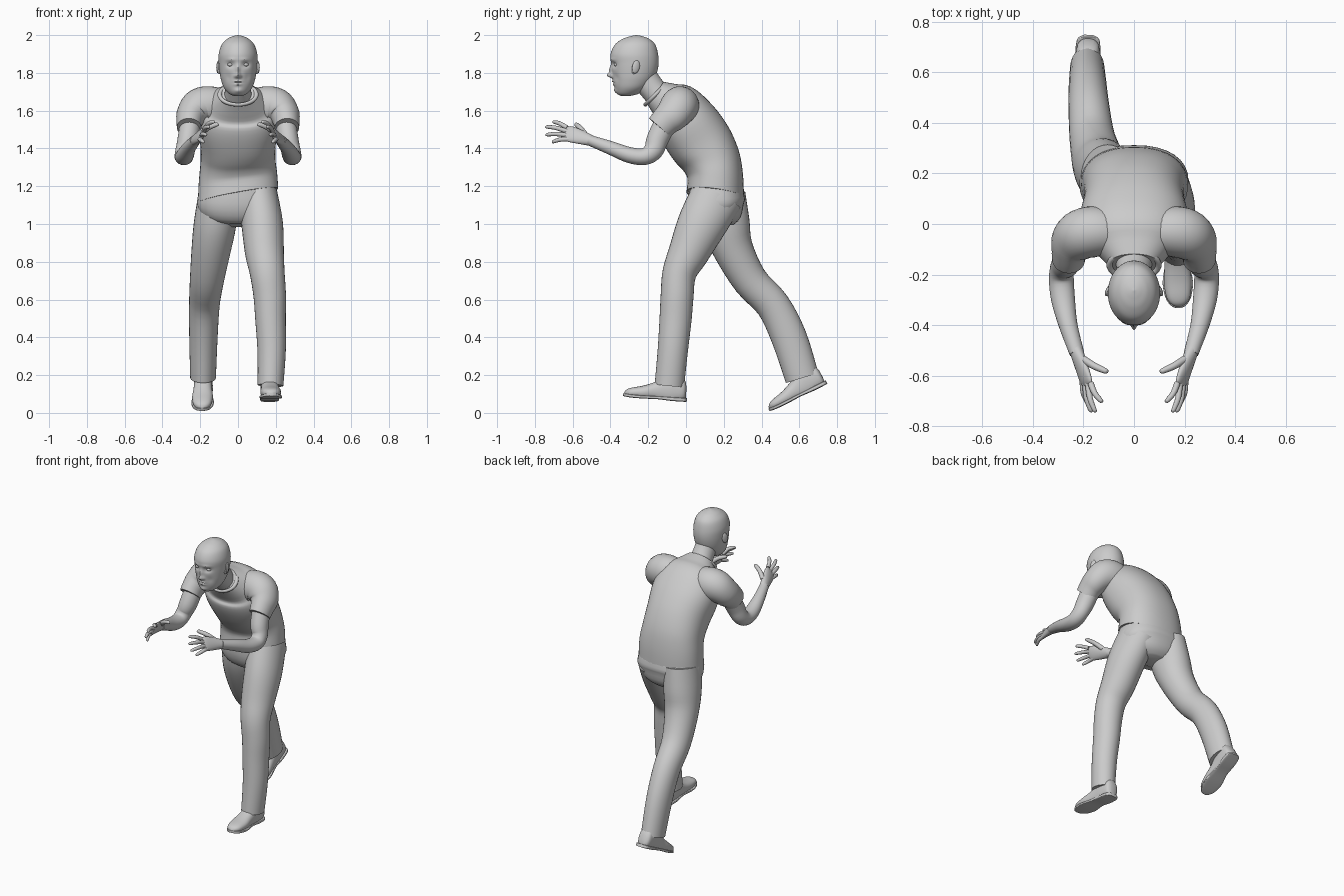
import bpy, bmesh, math
from mathutils import Vector, Matrix

X, Y, Z = Vector((1, 0, 0)), Vector((0, 1, 0)), Vector((0, 0, 1))


def smooth_rows(rows, steps):
    """Catmull-Rom interpolation of ring parameters."""
    out = []
    for i in range(len(rows) - 1):
        p1, p2 = rows[i], rows[i + 1]
        p0, p3 = rows[max(i - 1, 0)], rows[min(i + 2, len(rows) - 1)]
        for s in range(steps):
            t = s / steps
            out.append([0.5 * (2 * b + (c - a) * t + (2 * a - 5 * b + 4 * c - d) * t * t
                               + (3 * b - a - 3 * c + d) * t ** 3)
                        for a, b, c, d in zip(p0, p1, p2, p3)])
    out.append(list(rows[-1]))
    return out


def loft(name, rows, ref=X, normal=None, power=2, segs=32, steps=4):
    """Skin rings (x, y, z, half width along ref, half depth) along a path."""
    rows = smooth_rows(rows, steps)
    pts = [Vector(r[:3]) for r in rows]
    bm = bmesh.new()
    rings = []
    for i, r in enumerate(rows):
        t = normal or (pts[min(i + 1, len(pts) - 1)] - pts[max(i - 1, 0)]).normalized()
        u = (ref - ref.dot(t) * t).normalized()
        v = t.cross(u)
        ring = []
        for k in range(segs):
            a = 2 * math.pi * k / segs
            c, s = math.cos(a), math.sin(a)
            c = math.copysign(abs(c) ** (2 / power), c)
            s = math.copysign(abs(s) ** (2 / power), s)
            ring.append(bm.verts.new(pts[i] + u * c * max(r[3], .001) + v * s * max(r[4], .001)))
        rings.append(ring)
    for lo, hi in zip(rings, rings[1:]):
        for k in range(segs):
            n = (k + 1) % segs
            bm.faces.new((lo[k], lo[n], hi[n], hi[k]))
    bm.faces.new(rings[0][::-1])
    bm.faces.new(rings[-1])
    bmesh.ops.recalc_face_normals(bm, faces=bm.faces)
    me = bpy.data.meshes.new(name)
    bm.to_mesh(me)
    bm.free()
    ob = bpy.data.objects.new(name, me)
    bpy.context.collection.objects.link(ob)
    return ob


def ball(name, loc, scale, rot=(0, 0, 0)):
    bpy.ops.mesh.primitive_uv_sphere_add(segments=24, ring_count=12, radius=1, location=loc, rotation=rot)
    ob = bpy.context.object
    ob.name, ob.scale = name, scale
    return ob


# shirt body, with the hem tilted by the raised hip
shirt = loft("shirt", [(0, .155, 1.15, .213, .152), (0, .155, 1.25, .207, .148),
                       (0, .13, 1.34, .198, .158), (0, .08, 1.425, .2, .17),
                       (0, .01, 1.53, .215, .165), (0, -.045, 1.61, .2, .142),
                       (0, -.10, 1.65, .15, .107), (0, -.16, 1.69, .095, .075)],
             power=2.25, segs=48)
for v in shirt.data.vertices:
    f = min(max((1.36 - v.co.z) / .2, 0), 1)
    v.co.z += f * (.18 * v.co.x - .1 * (v.co.y - .155))

# collar and neck
bpy.ops.mesh.primitive_torus_add(major_segments=48, minor_segments=10, major_radius=.09, minor_radius=.011,
                                 location=(0, -.162, 1.685), rotation=(math.radians(45), 0, 0))
bpy.context.object.name = "collar"
bpy.context.object.scale = (1.08, .84, 1)
loft("neck", [(0, -.12, 1.65, .08, .07), (0, -.165, 1.70, .07, .068),
              (0, -.21, 1.76, .066, .07), (0, -.24, 1.82, .066, .07)])

# head: (z, face y, back y, half width)
profile = [(1.678, -.345, -.295, .022), (1.69, -.365, -.25, .048), (1.72, -.377, -.205, .074),
           (1.76, -.386, -.172, .089), (1.80, -.391, -.154, .097), (1.85, -.396, -.145, .102),
           (1.90, -.399, -.148, .102), (1.95, -.376, -.163, .086), (1.98, -.335, -.195, .057),
           (1.994, -.295, -.23, .028), (2.0, -.265, -.26, .003)]
head = loft("head", [(0, (f + b) / 2, z, w, (b - f) / 2) for z, f, b, w in profile],
            normal=Z, segs=96, steps=7)

# sculpted face: (x, z, x radius, z radius, push in y)
bumps = [(0, 1.787, .012, .013, -.027), (0, 1.815, .009, .022, -.014),
         (.014, 1.782, .007, .008, -.008), (-.014, 1.782, .007, .008, -.008),
         (.04, 1.843, .02, .014, .013), (-.04, 1.843, .02, .014, .013),
         (.035, 1.87, .026, .008, -.005), (-.035, 1.87, .026, .008, -.005),
         (0, 1.755, .02, .004, -.008), (0, 1.739, .018, .005, -.008),
         (0, 1.747, .022, .002, .004), (0, 1.705, .022, .012, -.008),
         (.05, 1.775, .016, .022, .005), (-.05, 1.775, .016, .022, .005)]
for v in head.data.vertices:
    if v.co.y < -.29:
        x, z = v.co.x, v.co.z
        v.co.y += sum(d * math.exp(-((x - bx) / rx) ** 2 - ((z - bz) / rz) ** 2)
                      for bx, bz, rx, rz, d in bumps)

# trousers: seat
loft("trouser_seat", [(0, .155, 1.2, .2, .142), (0, .165, 1.1, .216, .149),
                      (0, .185, 1.03, .17, .115), (0, .19, .99, .09, .06)], power=2.3)
# forward leg and trailing leg
loft("front_leg", [(.105, .165, 1.15, .105, .14), (.128, .085, 1.0, .11, .13),
                   (.14, .015, .85, .103, .108), (.155, -.035, .74, .092, .09),
                   (.168, -.047, .62, .086, .087), (.172, -.055, .5, .081, .085),
                   (.178, -.07, .33, .075, .08), (.172, -.088, .145, .068, .078)])
loft("back_leg", [(-.105, .185, 1.15, .105, .13), (-.122, .21, 1.0, .112, .128),
                  (-.142, .25, .865, .104, .107), (-.165, .34, .70, .09, .093),
                  (-.178, .46, .57, .081, .09), (-.183, .545, .4, .075, .094),
                  (-.185, .615, .185, .068, .09)])

# shoes: upper and sole modelled flat, then placed by the heel
for name, heel, pitch, yaw in (("front", (.165, 0, .058), -4, 2), ("back", (-.18, .745, .152), 26.6, -2)):
    place = (Matrix.Translation(heel) @ Matrix.Rotation(math.radians(yaw), 4, 'Z')
             @ Matrix.Rotation(math.radians(pitch), 4, 'X'))
    upper = loft(name + "_shoe", [(0, -.003, .05, .02, .03), (0, -.018, .06, .042, .06),
                                  (0, -.07, .065, .048, .085), (0, -.12, .055, .048, .072),
                                  (0, -.17, .045, .05, .05), (0, -.23, .035, .055, .036),
                                  (0, -.29, .03, .047, .026), (0, -.318, .026, .03, .018),
                                  (0, -.33, .022, .008, .006)], normal=-Y, power=2.3)
    for v in upper.data.vertices:
        v.co.z = max(v.co.z, .012)
    sole = loft(name + "_sole", [(0, .003, .01, .02, .01), (0, -.015, .01, .044, .01),
                                 (0, -.08, .01, .05, .01), (0, -.15, .012, .047, .008),
                                 (0, -.23, .01, .06, .008), (0, -.29, .011, .051, .008),
                                 (0, -.322, .014, .032, .008), (0, -.334, .016, .01, .007)],
                normal=-Y, power=6)
    for ob in (upper, sole):
        ob.data.transform(place)

# mirrored parts: arms, hands, ears, eyes
for side, s in (("right", 1), ("left", -1)):
    def m(rows):
        return [(s * r[0], *r[1:]) for r in rows]

    loft(side + "_sleeve", m([(.09, -.035, 1.62, .09, .095), (.15, -.03, 1.625, .1, .104),
                              (.205, -.04, 1.618, .1, .1), (.244, -.07, 1.58, .092, .083),
                              (.256, -.108, 1.545, .08, .07), (.259, -.14, 1.51, .074, .065)]), ref=Y)
    loft(side + "_arm", m([(.25, -.1, 1.55, .055, .06), (.265, -.15, 1.45, .055, .058),
                           (.283, -.172, 1.39, .048, .052), (.287, -.22, 1.357, .049, .045),
                           (.28, -.3, 1.365, .047, .042), (.26, -.4, 1.403, .037, .036),
                           (.226, -.51, 1.443, .029, .028)]))
    # palm lies across an axis running from little finger to index finger
    across = Vector((-.45 * s, -.15, .85)).normalized()
    loft(side + "_palm", m([(.232, -.49, 1.437, .027, .027), (.212, -.55, 1.457, .038, .022),
                            (.192, -.61, 1.475, .045, .017), (.184, -.635, 1.481, .04, .012),
                            (.181, -.645, 1.483, .03, .005)]), ref=across)
    knuckle = Vector((.187 * s, -.625, 1.479))
    digits = [("index_finger", .035, (.125, -.705, 1.542)), ("middle_finger", .012, (.152, -.745, 1.515)),
              ("ring_finger", -.012, (.168, -.745, 1.472)), ("little_finger", -.034, (.182, -.71, 1.433))]
    paths = [(n, knuckle + across * o, Vector((t[0] * s, *t[1:]))) for n, o, t in digits]
    paths.append(("thumb", Vector((.2 * s, -.535, 1.475)), Vector((.103 * s, -.585, 1.53))))
    for n, a, b in paths:
        bulge = Vector((.008 * s, 0, .006))
        r = .014 if n == "thumb" else .0115
        loft(side + "_" + n, [(*a, r * 1.1, r * 1.1), (*(a.lerp(b, .5) + bulge), r, r),
                              (*(a.lerp(b, .85) + bulge * .4), r * .85, r * .85),
                              (*a.lerp(b, .96), r * .6, r * .6), (*b, r * .15, r * .15)],
             ref=across, segs=14)
    ball(side + "_ear", (s * .104, -.265, 1.832), (.009, .021, .035), (math.radians(-12), 0, s * .35))
    ball(side + "_ear_lobe", (s * .1, -.276, 1.808), (.008, .011, .014))
    ball(side + "_eye", (s * .04, -.366, 1.844), (.017, .016, .011))

# smooth shading everywhere
bpy.ops.object.select_all(action='SELECT')
bpy.context.view_layer.objects.active = head
bpy.ops.object.shade_smooth_by_angle(angle=math.radians(40))
